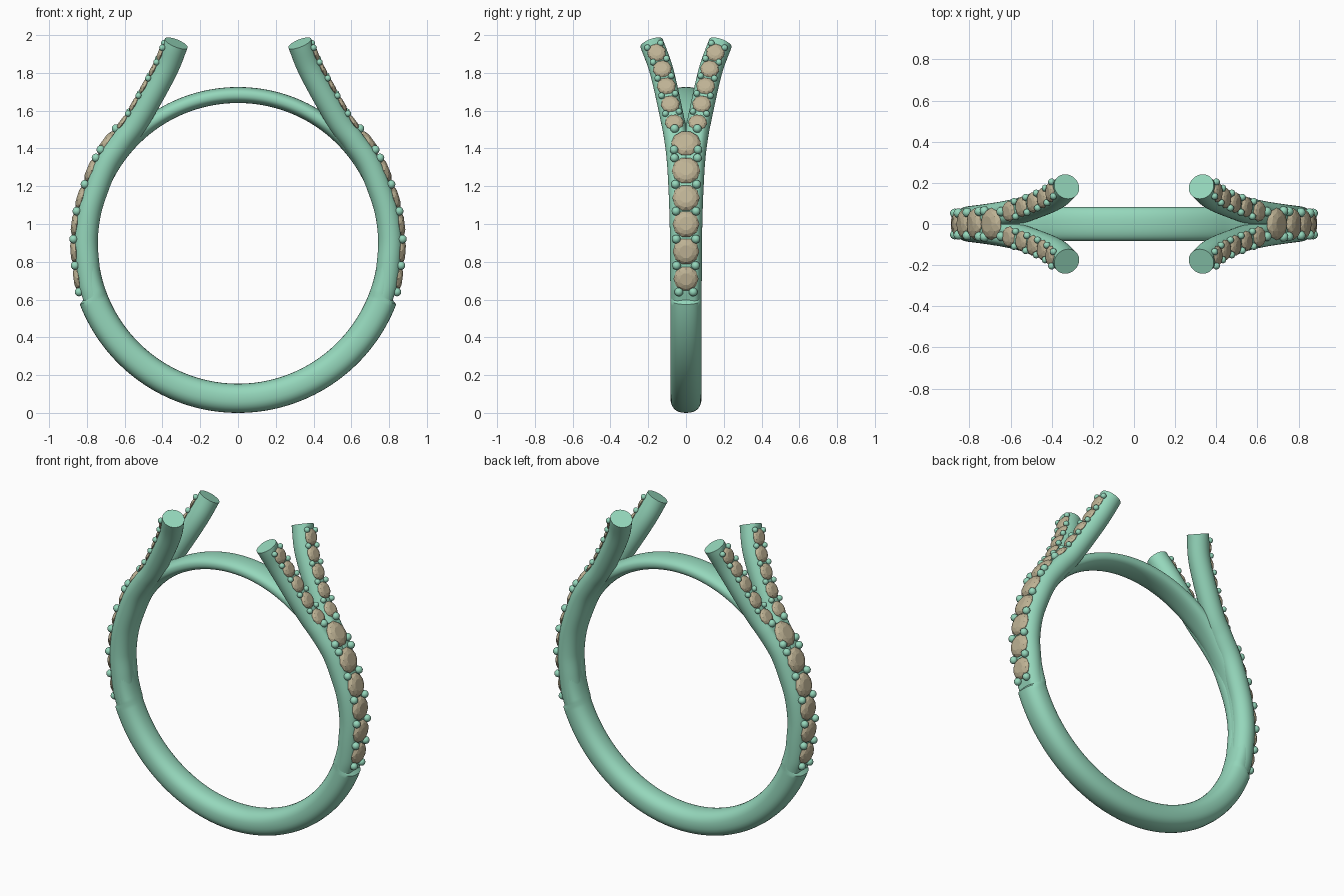
import bpy, bmesh, math
from mathutils import Vector, Matrix

if "Cube" in bpy.data.objects:
    bpy.data.objects.remove(bpy.data.objects["Cube"])

CZ, R_IN = 0.8975, 0.743
Y = Vector((0, 1, 0))

def material(name, col):
    m = bpy.data.materials.new(name)
    m.diffuse_color = (*col, 1)
    m.use_nodes = True
    m.node_tree.nodes["Principled BSDF"].inputs["Base Color"].default_value = m.diffuse_color
    return m

METAL = material("green_metal", (0.30, 0.68, 0.50))
STONE = material("tan_stone", (0.52, 0.45, 0.30))

def finish(name, bm, mat, smooth=True, mirror=(False, False)):
    bmesh.ops.recalc_face_normals(bm, faces=bm.faces)
    me = bpy.data.meshes.new(name)
    bm.to_mesh(me)
    bm.free()
    me.materials.append(mat)
    if smooth:
        me.shade_smooth()
        me.set_sharp_from_angle(angle=math.radians(40))
    ob = bpy.data.objects.new(name, me)
    bpy.context.collection.objects.link(ob)
    if any(mirror):
        mod = ob.modifiers.new("mirror", 'MIRROR')
        mod.use_axis = (*mirror, False)
        mod.use_mirror_merge = False
    return ob

def skin(bm, rings, closed):
    """Join rings of points into a tube, looped or capped."""
    vs = [[bm.verts.new(p) for p in r] for r in rings]
    n = len(vs[0])
    for i in range(len(vs) - (0 if closed else 1)):
        a, b = vs[i], vs[(i + 1) % len(vs)]
        for j in range(n):
            k = (j + 1) % n
            bm.faces.new((a[j], a[k], b[k], b[j]))
    if not closed:
        bm.faces.new(vs[0])
        bm.faces.new(vs[-1])

# Finger band: full at the bottom, recessed beside the stones, thin at the top
def outer_radius(e):
    if e < -20:
        return 0.8975
    t = min(max((e - 40) / 18, 0), 1)
    return 0.862 + (0.8275 - 0.862) * t * t * (3 - 2 * t)

def spow(v, p):
    return math.copysign(abs(v) ** p, v)

rings = []
for i in range(256):
    a = math.tau * i / 256
    d = Vector((math.cos(a), 0, math.sin(a)))
    ro = outer_radius(math.degrees(math.asin(d.z)))
    mid, half = (ro + R_IN) / 2, (ro - R_IN) / 2
    ring = []
    for j in range(32):
        b = math.tau * j / 32
        r = mid + half * spow(math.cos(b), 0.85)
        ring.append(d * r + Y * 0.082 * spow(math.sin(b), 0.85) + Vector((0, 0, CZ)))
    rings.append(ring)
bm = bmesh.new()
skin(bm, rings, True)
finish("finger_band", bm, METAL)

# Path of one split arm, sampled as a smooth curve
PTS = [Vector(p) for p in (
    (.765, .018, .61), (.785, .02, .68), (.80, .022, .795), (.807, .022, .92),
    (.79, .025, 1.06), (.75, .03, 1.19), (.693, .038, 1.325), (.615, .051, 1.44),
    (.53, .072, 1.555), (.39, .128, 1.805), (.327, .182, 1.957))]

def sample(pts, steps=12):
    p = [2 * pts[0] - pts[1]] + pts + [2 * pts[-1] - pts[-2]]
    out = []
    for i in range(1, len(p) - 2):
        a, b, c, d = p[i - 1:i + 3]
        for s in range(steps):
            t = s / steps
            out.append(0.5 * (2 * b + (c - a) * t + (2 * a - 5 * b + 4 * c - d) * t * t
                              + (3 * b - a - 3 * c + d) * t ** 3))
    return out + [pts[-1].copy()]

def frames(path):
    res = []
    for i, p in enumerate(path):
        t = (path[min(i + 1, len(path) - 1)] - path[max(i - 1, 0)]).normalized()
        n = Y.cross(t).normalized()
        res.append((p, n, t.cross(n), t))
    return res

ARM = frames(sample(PTS))
MID = frames(sample([Vector((p.x, 0, p.z)) for p in PTS]))

# Arms: round rods with a flattened seat for the stones and full round tips
rings = []
for i, (p, n, b, t) in enumerate(ARM):
    clip = 1 if i >= len(ARM) - 2 else 0.056
    rings.append([p + n * min(0.065 * math.cos(a), clip) + b * 0.063 * math.sin(a)
                  for a in (math.tau * j / 32 for j in range(32))])
bm = bmesh.new()
skin(bm, rings, False)
finish("split_arms", bm, METAL, mirror=(True, True))

def at(fr, z, h):
    """Interpolated frame where the seat surface reaches height z."""
    for f, g in zip(fr, fr[1:]):
        z0, z1 = f[0].z + f[1].z * h, g[0].z + g[1].z * h
        if z0 <= z <= z1:
            k = (z - z0) / (z1 - z0)
            return [u.lerp(v, k) for u, v in zip(f, g)]
    return fr[-1]

# Faceted stone: small table, crown, girdle and pointed pavilion
def gem(bm, frame, r, h):
    p, n, b, t = frame
    c = p + n * h
    N = 10
    layers = []
    for rr, hh, off in ((0.5, 0.30, 0), (0.82, 0.18, 0.5), (1.0, -0.02, 0), (1.0, -0.1, 0)):
        layers.append([bm.verts.new(c + n * hh * r + (b * math.cos(a) + t * math.sin(a)) * rr * r)
                       for a in (math.tau * (j + off) / N for j in range(N))])
    bm.faces.new(layers[0])
    tip = bm.verts.new(c - n * r * 0.6)
    for j in range(N):
        k = (j + 1) % N
        A, B, C, D = layers
        bm.faces.new((A[j], B[j], A[k]))
        bm.faces.new((A[k], B[j], B[k]))
        bm.faces.new((B[j], C[j], C[k]))
        bm.faces.new((B[j], C[k], B[k]))
        bm.faces.new((C[j], D[j], D[k], C[k]))
        bm.faces.new((D[j], tip, D[k]))

bm = bmesh.new()
for z, r in ((.71, .066), (.855, .07), (1.0, .071), (1.14, .072), (1.285, .075), (1.43, .078)):
    gem(bm, at(MID, z, 0.06), r, 0.06)
finish("shoulder_stones", bm, STONE, False, (True, False))

bm = bmesh.new()
for z in (1.54, 1.637, 1.732, 1.822, 1.908):
    gem(bm, at(ARM, z, 0.058), 0.05, 0.058)
finish("arm_stones", bm, STONE, False, (True, True))

# Setting beads in pairs between the stones
def bead(bm, frame, side, h, r):
    p, n, b, t = frame
    bmesh.ops.create_uvsphere(bm, u_segments=14, v_segments=8, radius=r,
                              matrix=Matrix.Translation(p + n * h + b * side))

bm = bmesh.new()
for z, s in ((.64, .038), (.78, .05), (.92, .052), (1.068, .053), (1.21, .056),
             (1.35, .061), (1.393, .063), (1.505, .06)):
    bead(bm, at(MID, z, 0.064), s, 0.064, 0.023)
finish("shoulder_beads", bm, METAL, mirror=(True, True))

bm = bmesh.new()
for z in (1.59, 1.685, 1.778, 1.866, 1.945):
    for s in (-0.037, 0.037):
        bead(bm, at(ARM, z, 0.06), s, 0.06, 0.017)
finish("arm_beads", bm, METAL, mirror=(True, True))
